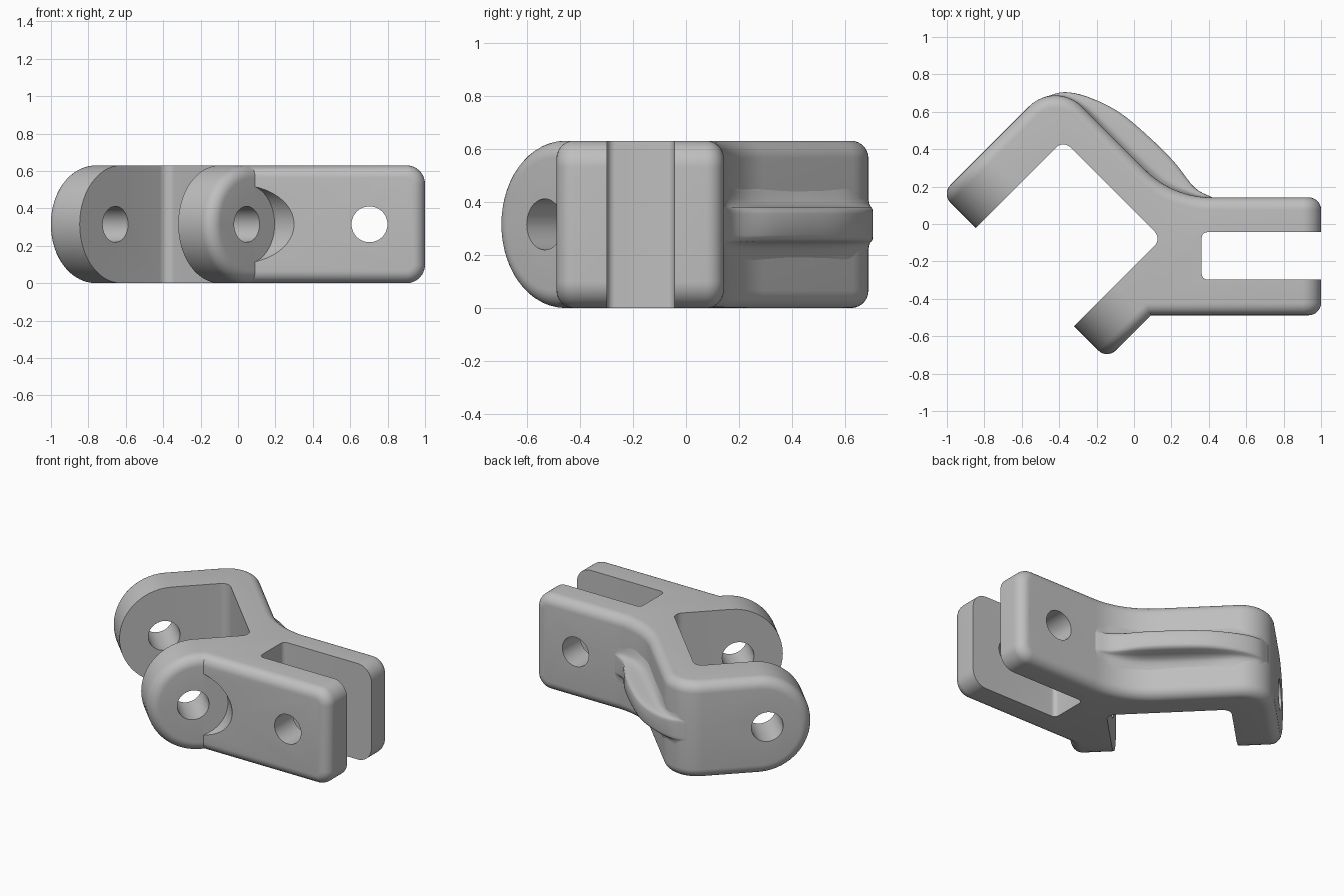
import bpy, bmesh, math
from mathutils import Vector, Matrix

if "Cube" in bpy.data.objects:
    bpy.data.objects.remove(bpy.data.objects["Cube"], do_unlink=True)

H = 0.315                      # half height of the bracket
FIL, CORNER = 0.066, 0.1       # rim fillet, fork corner radius
TIP = -0.867                   # clevis tip, measured as x + y
BACK_LUG, FRONT_LUG = 1.19, -0.579   # outer lug faces, as y - x
BACK_FORK, FRONT_FORK = 0.142, -0.488
WALL, APEX_R, BEND_R = 0.35, 0.2, 0.5
N = 14
R2 = math.sqrt(2)

grey = bpy.data.materials.new("satin grey")
grey.use_nodes = True
grey.diffuse_color = (0.52, 0.52, 0.52, 1)
grey.node_tree.nodes["Principled BSDF"].inputs["Base Color"].default_value = grey.diffuse_color


def make_object(name, bm):
    bmesh.ops.recalc_face_normals(bm, faces=bm.faces)
    mesh = bpy.data.meshes.new(name)
    bm.to_mesh(mesh)
    bm.free()
    mesh.materials.append(grey)
    obj = bpy.data.objects.new(name, mesh)
    bpy.context.collection.objects.link(obj)
    return obj


def activate(obj):
    bpy.ops.object.select_all(action='DESELECT')
    obj.select_set(True)
    bpy.context.view_layer.objects.active = obj


def diagonal(s, v):
    """Plan point from x + y and y - x."""
    return (s - v) / 2, (s + v) / 2


def arc(cx, cy, r, a0, a1, n):
    angles = [math.radians(a0 + (a1 - a0) * i / n) for i in range(n + 1)]
    return [(cx + r * math.cos(a), cy + r * math.sin(a)) for a in angles]


# Rim curves of the body, pushed in by d and shrunk by e to shape the fillet
def tip_rim(v, e):
    centre = TIP + H * R2
    return [Vector((*diagonal(centre - R2 * p, v), z))
            for p, z in arc(0, 0, H - e, 0, 90, N)]


def fork_rim(y, e):
    pts = arc(1 - CORNER, H - CORNER, CORNER - e, 90, 0, N)
    return [Vector((x, y, z)) for x, z in pts + [(1 - e, 0)]]


def back_rim(d, e):
    ax, ay = diagonal(WALL, BACK_LUG)
    bend_x = WALL - BACK_FORK + BEND_R * math.tan(math.pi / 8)
    mid = arc(ax, ay - APEX_R * R2, APEX_R - d, 135, 45, N)
    mid += arc(bend_x, BACK_FORK + BEND_R, BEND_R + d, 225, 270, N)
    return (tip_rim(BACK_LUG - R2 * d, e) + [Vector((x, y, H - e)) for x, y in mid]
            + fork_rim(BACK_FORK - d, e))


def front_rim(d, e):
    v, y = FRONT_LUG + R2 * d, FRONT_FORK + d
    return tip_rim(v, e) + [Vector((y - v, y, H - e))] + fork_rim(y, e)


def build_body():
    bm = bmesh.new()

    def strip(a, b):
        for i in range(len(a) - 1):
            bm.faces.new((a[i], a[i + 1], b[i + 1], b[i]))

    outer = []
    for rim in (back_rim, front_rim):
        rows = []
        for k in range(8):
            t = math.pi / 2 * k / 7
            pts = rim(FIL * (1 - math.cos(t)), FIL * (1 - math.sin(t)))
            if k == 0:         # side wall down to the middle plane
                rows.append([bm.verts.new((p.x, p.y, 0)) for p in pts])
            rows.append([bm.verts.new(p) for p in pts])
        for a, b in zip(rows, rows[1:]):
            strip(a, b)
        outer.append(rows[-1])
    back, front = outer
    strip(back[:N + 1], front[:N + 1])             # round clevis tip
    strip(back[-N - 2:], front[-N - 2:])           # fork end
    bm.faces.new(back[N:-N - 1] + front[N:-N - 1][::-1])   # flat top
    # Mirror the upper half downwards
    copy = bmesh.ops.duplicate(bm, geom=bm.verts[:] + bm.edges[:] + bm.faces[:])["geom"]
    for vert in copy:
        if isinstance(vert, bmesh.types.BMVert):
            vert.co.z *= -1
    bmesh.ops.remove_doubles(bm, verts=bm.verts, dist=1e-5)
    bmesh.ops.dissolve_degenerate(bm, edges=bm.edges, dist=1e-6)
    bmesh.ops.translate(bm, verts=bm.verts, vec=(0, 0, H))
    return make_object("bracket_body", bm)


# Cutters
def prism_cutter(name, outline):
    bm = bmesh.new()
    face = bm.faces.new([bm.verts.new((x, y, -0.2)) for x, y in outline])
    top = bmesh.ops.extrude_face_region(bm, geom=[face])["geom"]
    bmesh.ops.translate(bm, vec=(0, 0, 1.1),
                        verts=[g for g in top if isinstance(g, bmesh.types.BMVert)])
    return make_object(name, bm)


def cylinder_cutter(name, centre, direction, radius, length):
    bm = bmesh.new()
    turn = Vector(direction).to_track_quat('Z', 'Y').to_matrix().to_4x4()
    bmesh.ops.create_cone(bm, cap_ends=True, segments=48, radius1=radius, radius2=radius,
                          depth=length, matrix=Matrix.Translation(centre) @ turn)
    return make_object(name, bm)


def channel_outline():
    back, front, wall = 0.826, -0.227, 0.07
    bx, by = diagonal(wall, back)
    fx, fy = diagonal(wall, front)
    r = 0.055
    return ([diagonal(-1.3, back), diagonal(-1.3, front)]
            + arc(fx - r * R2, fy, r, -45, 45, 8)
            + arc(bx, by - r * R2, r, 45, 135, 8))


def slot_outline():
    x, lo, hi, r = 0.362, -0.297, -0.044, 0.03
    return ([(1.2, lo), (1.2, hi)] + arc(x + r, hi - r, r, 90, 180, 6)
            + arc(x + r, lo + r, r, 180, 270, 6))


body = build_body()
PIN = -0.485                   # pin axis, as x + y
across = Vector((1, -1, 0)).normalized()
seat = Vector((*diagonal(PIN, FRONT_LUG), H)) + across * 0.3005
cutters = [
    prism_cutter("clevis_channel_cutter", channel_outline()),
    prism_cutter("fork_slot_cutter", slot_outline()),
    cylinder_cutter("spot_face_cutter", seat, across, 0.21, 0.6),
    cylinder_cutter("clevis_pin_cutter", (*diagonal(PIN, 0.305), H), across, 0.096, 2),
    cylinder_cutter("fork_pin_cutter", (0.703, -0.17, H), (0, 1, 0), 0.096, 1.2),
]
activate(body)
for cutter in cutters:
    cutter.hide_render = True
    mod = body.modifiers.new(cutter.name, 'BOOLEAN')
    mod.operation, mod.solver, mod.object = 'DIFFERENCE', 'EXACT', cutter
    bpy.ops.object.modifier_apply(modifier=mod.name)
    bpy.data.objects.remove(cutter, do_unlink=True)
bpy.ops.object.shade_smooth_by_angle(angle=math.radians(30))


# Stiffening rib: a filleted section lofted between wall and crest curves
def smooth_path(pts, steps=5):
    p = [Vector(q) for q in pts]
    p = [2 * p[0] - p[1]] + p + [2 * p[-1] - p[-2]]
    out = []
    for a, b, c, d in zip(p, p[1:], p[2:], p[3:]):
        for i in range(steps):
            t = i / steps
            out.append(0.5 * (2 * b + (c - a) * t + (2 * a - 5 * b + 4 * c - d) * t ** 2
                              + (3 * b - a - 3 * c + d) * t ** 3))
    return out + [p[-2]]


wall = smooth_path([(-0.48, 0.675), (-0.39, 0.683), (-0.281, 0.629), (-0.161, 0.511),
                    (-0.014, 0.364), (0.148, 0.222), (0.315, 0.153), (0.42, 0.14)])
crest = smooth_path([(-0.478, 0.679), (-0.37, 0.705), (-0.237, 0.676), (-0.077, 0.596),
                     (0.084, 0.462), (0.217, 0.329), (0.324, 0.195), (0.42, 0.141)])
half = [(0.15, -0.08), (0.12, 0.02), (0.095, 0.1), (0.078, 0.24), (0.068, 0.48),
        (0.063, 0.8), (0.055, 0.95), (0.04, 1)]
section = half + [(-z, f) for z, f in reversed(half)]
bm = bmesh.new()
rows = []
for w, c in zip(wall, crest):
    rows.append([bm.verts.new((*w.lerp(c, f), H + z)) for z, f in section])
for a, b in zip(rows, rows[1:]):
    for i in range(len(section)):
        j = (i + 1) % len(section)
        bm.faces.new((a[i], a[j], b[j], b[i]))
bm.faces.new(rows[0])
bm.faces.new(rows[-1][::-1])
rib = make_object("stiffening_rib", bm)
activate(rib)
bpy.ops.object.shade_smooth_by_angle(angle=math.radians(50))
